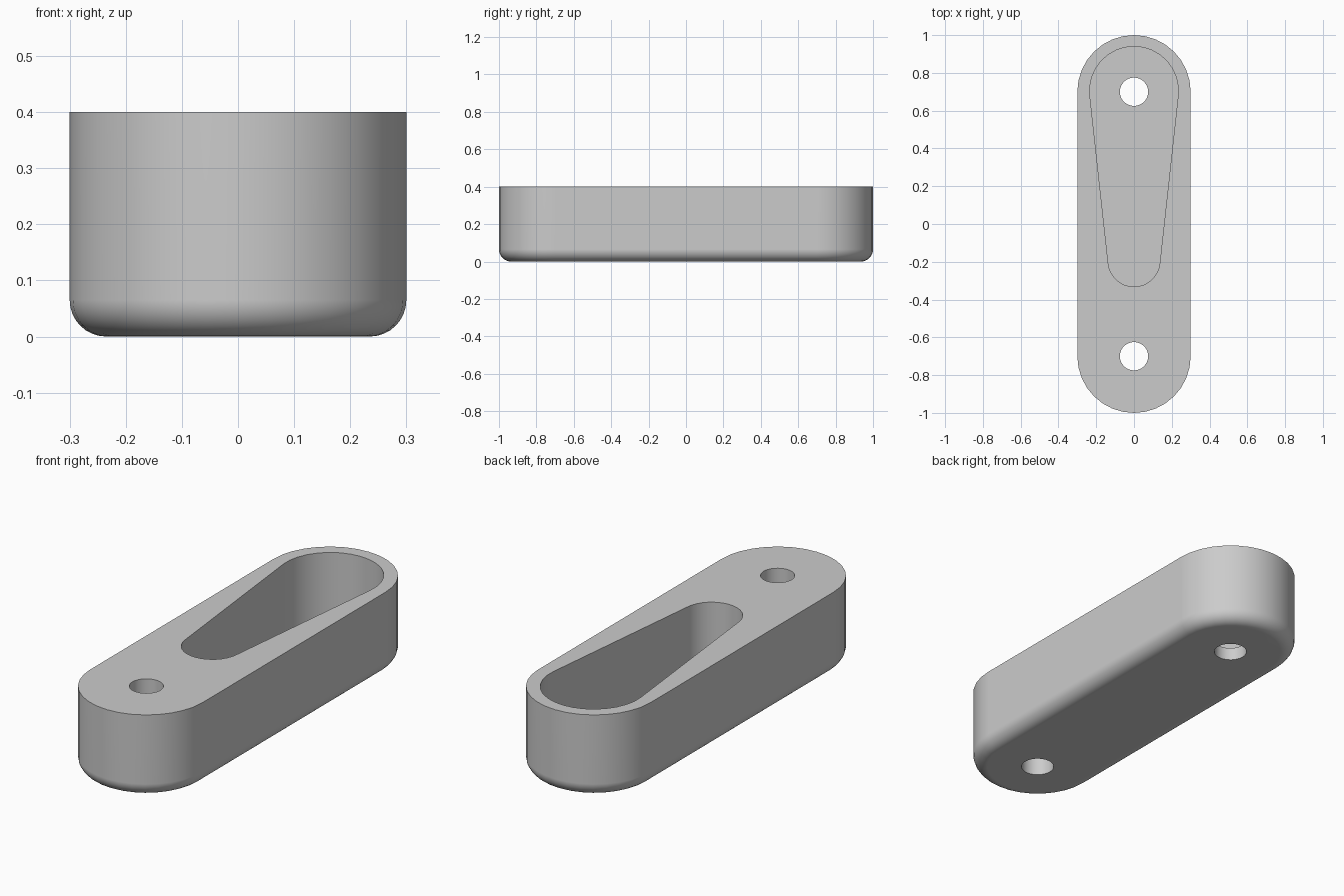
import bpy
import bmesh
from math import sin, cos, pi, asin, radians

cube = bpy.data.objects.get("Cube")
if cube:
    bpy.data.objects.remove(cube)

HEIGHT, RADIUS, END = 0.4, 0.3, 0.7
FILLET, FLOOR, HOLE = 0.065, 0.063, 0.075
ARC = 16

bm = bmesh.new()


def slot(z, back_r, front_r, back_y, front_y):
    """Loop of two arcs joined by their common tangents."""
    tilt = asin((back_r - front_r) / (back_y - front_y))
    loop = []
    for r, y, start, sweep in ((back_r, back_y, -tilt, pi + 2 * tilt),
                               (front_r, front_y, pi + tilt, pi - 2 * tilt)):
        for i in range(ARC + 1):
            a = start + sweep * i / ARC
            loop.append(bm.verts.new((r * cos(a), y + r * sin(a), z)))
    return loop


def circle(z, y):
    n = ARC * 2
    return [bm.verts.new((HOLE * cos(2 * pi * i / n), y + HOLE * sin(2 * pi * i / n), z))
            for i in range(n)]


def skin(loops):
    for low, high in zip(loops, loops[1:]):
        for i in range(len(low)):
            j = (i + 1) % len(low)
            bm.faces.new((low[i], low[j], high[j], high[i]))


def cap(*loops):
    """Flat face bounded by the first loop, with the others as openings."""
    edges = []
    for loop in loops:
        for a, b in zip(loop, loop[1:] + loop[:1]):
            edges.append(bm.edges.get((a, b)) or bm.edges.new((a, b)))
    bmesh.ops.triangle_fill(bm, edges=edges, use_beauty=True, use_dissolve=False)


# Outer wall with rounded lower rim
outer = []
steps = 8
for k in range(steps + 1):
    a = pi / 2 * k / steps
    r = RADIUS - FILLET * (1 - sin(a))
    outer.append(slot(FILLET * (1 - cos(a)), r, r, END, -END))
outer.append(slot(HEIGHT, RADIUS, RADIUS, END, -END))
skin(outer)

# Tapered pocket
pocket = [slot(z, 0.235, 0.137, 0.705, -0.195) for z in (FLOOR, HEIGHT)]
skin(pocket)

# Bolt holes: one through the pocket floor, one through the full body
back_hole = [circle(z, END) for z in (0, FLOOR)]
front_hole = [circle(z, -END) for z in (0, HEIGHT)]
skin(back_hole)
skin(front_hole)

# Flat faces: underside, pocket floor, top
cap(outer[0], back_hole[0], front_hole[0])
cap(pocket[0], back_hole[1])
cap(outer[-1], pocket[1], front_hole[1])
bmesh.ops.recalc_face_normals(bm, faces=bm.faces)

mesh = bpy.data.meshes.new("bracket_body")
bm.to_mesh(mesh)
bm.free()
body = bpy.data.objects.new("bracket_body", mesh)
bpy.context.collection.objects.link(body)

# Plain grey material
grey = bpy.data.materials.new("plain_grey")
grey.use_nodes = True
grey.diffuse_color = (0.6, 0.6, 0.6, 1)
grey.node_tree.nodes["Principled BSDF"].inputs["Base Color"].default_value = (0.6, 0.6, 0.6, 1)
mesh.materials.append(grey)

# Smooth curved walls, crisp rims, true flats
bpy.ops.object.select_all(action="DESELECT")
body.select_set(True)
bpy.context.view_layer.objects.active = body
bpy.ops.object.shade_smooth_by_angle(angle=radians(30))
flats = body.modifiers.new("Even flats", "WEIGHTED_NORMAL")
flats.keep_sharp = True
